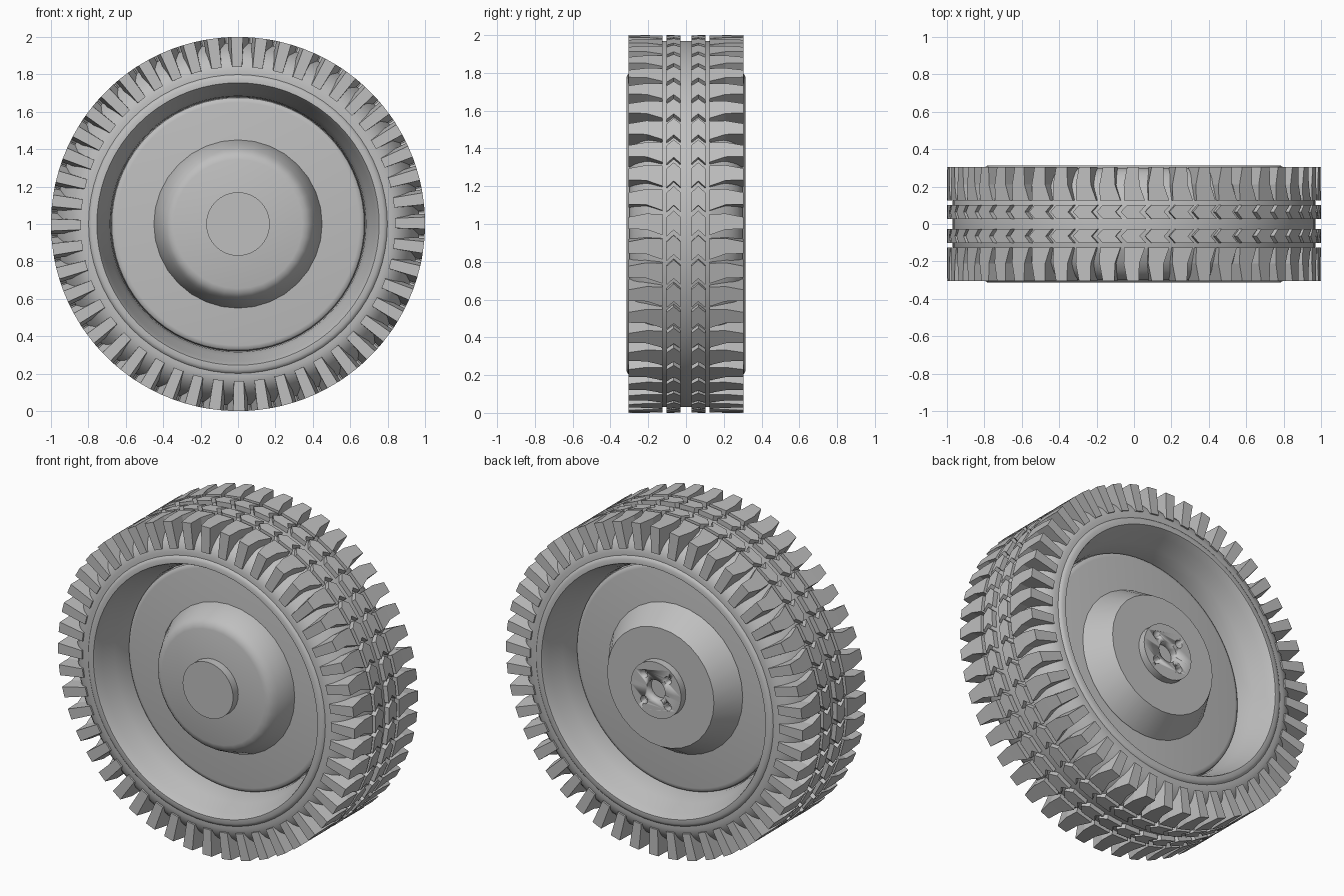
import bpy
import bmesh
from math import cos, sin, pi

if "Cube" in bpy.data.objects:
    bpy.data.objects.remove(bpy.data.objects["Cube"], do_unlink=True)

grey = bpy.data.materials.new("plain_grey")
grey.use_nodes = True
COLOUR = (0.52, 0.52, 0.52, 1)
grey.diffuse_color = COLOUR
grey.node_tree.nodes["Principled BSDF"].inputs["Base Color"].default_value = COLOUR

BLOCKS = 48            # tread blocks per row
PITCH = 2 * pi / BLOCKS


def polar(r, angle, y):
    """Point around the axle, which runs along y at z = 1."""
    return (r * cos(angle), y, 1 + r * sin(angle))


def finish(name, bm, smooth):
    bmesh.ops.recalc_face_normals(bm, faces=bm.faces)
    mesh = bpy.data.meshes.new(name)
    bm.to_mesh(mesh)
    bm.free()
    mesh.materials.append(grey)
    obj = bpy.data.objects.new(name, mesh)
    bpy.context.collection.objects.link(obj)
    if smooth:
        bpy.ops.object.select_all(action='DESELECT')
        obj.select_set(True)
        bpy.context.view_layer.objects.active = obj
        bpy.ops.object.shade_smooth_by_angle(angle=pi / 6)
    return obj


def lathe(name, profile, segments, cap=False, closed=False):
    """Revolve (radius, y) points; cap fills both end rings."""
    bm = bmesh.new()
    rings = [[bm.verts.new(polar(r, 2 * pi * i / segments, y)) for i in range(segments)]
             for r, y in profile]
    pairs = list(zip(rings, rings[1:]))
    if closed:
        pairs.append((rings[-1], rings[0]))
    for a, b in pairs:
        for i in range(segments):
            j = (i + 1) % segments
            bm.faces.new((a[i], a[j], b[j], b[i]))
    if cap:
        bm.faces.new(rings[0])
        bm.faces.new(rings[-1])
    return finish(name, bm, True)


def tread_row(name, rows, r_in, r_out):
    """Ring of blocks; rows give (y, start, end) with angles in pitches."""
    bm = bmesh.new()
    for k in range(BLOCKS):
        loops = []
        for y, lo, hi in rows:
            a, b = (k + lo) * PITCH, (k + hi) * PITCH
            loops.append([bm.verts.new(polar(r, t, y)) for r, t in
                          ((r_in, a), (r_out, a), (r_out, b), (r_in, b))])
        for p, q in zip(loops, loops[1:]):
            for i in range(4):
                j = (i + 1) % 4
                bm.faces.new((p[i], p[j], q[j], q[i]))
        bm.faces.new(loops[0])
        bm.faces.new(loops[-1])
    return finish(name, bm, False)


# Tyre carcass with rounded shoulders
half = [(0.79, 0.30), (0.82, 0.30), (0.85, 0.292), (0.88, 0.275), (0.91, 0.245),
        (0.94, 0.20), (0.962, 0.14), (0.97, 0.12)]
lathe("tyre_carcass", half + [(r, -y) for r, y in reversed(half)], 96)

for side, label in ((-1, "front"), (1, "back")):
    # Shoulder lugs narrow outwards, centre blocks are arrow shaped
    tread_row(label + "_shoulder_lugs",
              [(side * 0.125, -0.45, 0.40), (side * 0.21, -0.22, 0.42),
               (side * 0.305, -0.20, 0.28)], 0.84, 1.0)
    tread_row(label + "_centre_blocks",
              [(side * 0.028, -0.50, 0.28), (side * 0.065, -0.24, 0.54),
               (side * 0.102, -0.50, 0.28)], 0.95, 1.0)

    # Rim lip and tapered barrel
    rim = [(0.80, 0.298), (0.795, 0.306), (0.78, 0.314), (0.755, 0.314), (0.75, 0.305),
           (0.735, 0.26), (0.705, 0.18), (0.685, 0.11), (0.68, 0.05)]
    lathe(label + "_rim", [(r, side * y) for r, y in rim], 72)

# Wheel disc with a softened edge
disc = [(0.68, 0.07), (0.675, 0.085), (0.665, 0.093), (0.65, 0.096)]
lathe("wheel_disc", [(r, -y) for r, y in reversed(disc)] + disc, 72, cap=True)

# Front hub dome and its cap
lathe("front_hub", [(0.45, -0.08), (0.45, -0.10), (0.405, -0.19), (0.39, -0.215),
                    (0.37, -0.232), (0.345, -0.24)], 32, cap=True)
lathe("front_hub_cap", [(0.17, -0.22), (0.17, -0.29)], 32, cap=True)

# Back hub cone and bored flange
lathe("back_hub", [(0.45, 0.08), (0.45, 0.10), (0.36, 0.245)], 32, cap=True)
flange = lathe("back_hub_flange", [(0.17, 0.22), (0.17, 0.29)], 32, cap=True)

holes = [(0, 0, 0.062)] + [(0.112 * cos(a), 0.112 * sin(a), 0.024)
                           for a in (pi / 4 + i * pi / 2 for i in range(4))]
for x, z, radius in holes:
    cutter = lathe("hole_cutter", [(radius, 0.15), (radius, 0.35)], 20, cap=True)
    cutter.location = (x, 0, z)
    cutter.hide_render = True
    bpy.context.view_layer.objects.active = flange
    mod = flange.modifiers.new("hole", 'BOOLEAN')
    mod.operation = 'DIFFERENCE'
    mod.solver = 'EXACT'
    mod.object = cutter
    bpy.ops.object.modifier_apply(modifier=mod.name)
    bpy.data.objects.remove(cutter, do_unlink=True)
